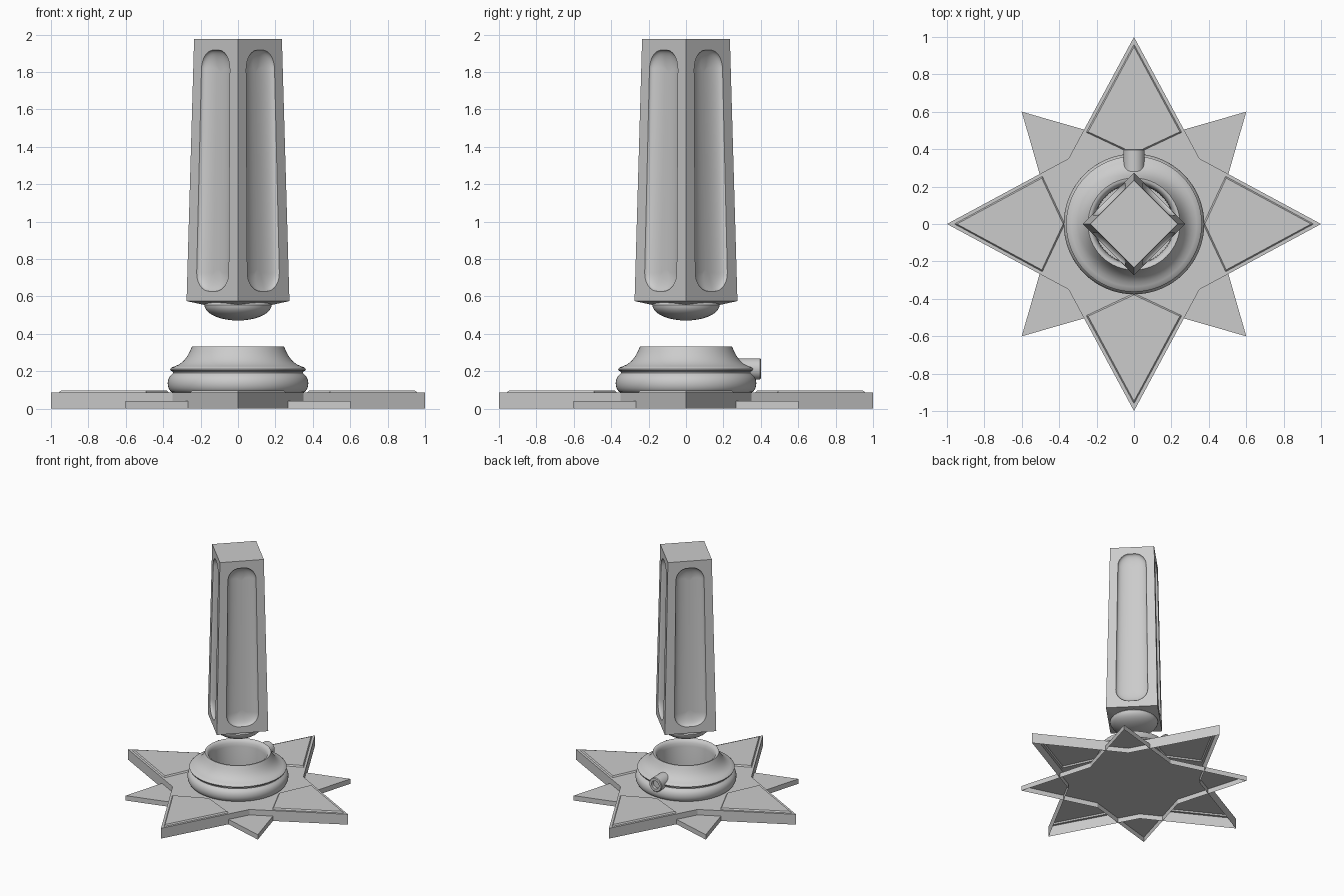
import bpy, bmesh
from math import sin, cos, pi, radians
from mathutils import Vector, Matrix

if "Cube" in bpy.data.objects:
    bpy.data.objects.remove(bpy.data.objects["Cube"])


def finish(bm, name, smooth=True):
    bmesh.ops.remove_doubles(bm, verts=bm.verts, dist=1e-5)
    bmesh.ops.recalc_face_normals(bm, faces=bm.faces)
    me = bpy.data.meshes.new(name)
    bm.to_mesh(me)
    bm.free()
    ob = bpy.data.objects.new(name, me)
    bpy.context.collection.objects.link(ob)
    if smooth:
        bpy.ops.object.select_all(action='DESELECT')
        ob.select_set(True)
        bpy.context.view_layer.objects.active = ob
        bpy.ops.object.shade_smooth_by_angle(angle=radians(35))
    return ob


def star_shell(name, tip, inner, start, height, kite=None, kite_top=None):
    """Four-point star, open underneath, optionally with a raised kite on each point."""
    bm = bmesh.new()
    for k in range(4):
        rot = Matrix.Rotation(start + k * pi / 2, 4, 'Z')

        def v(x, y, z):
            return bm.verts.new(rot @ Vector((x, y, z)))

        d = inner * cos(pi / 4)
        edge = [(d, d), (tip, 0), (d, -d)]
        a, t, b = [v(x, y, height) for x, y in edge]
        a0, t0, b0 = [v(x, y, 0) for x, y in edge]
        c = v(0, 0, height)
        bm.faces.new((a, t, t0, a0))
        bm.faces.new((t, b, b0, t0))
        if kite:
            lo = [v(x, y, height) for x, y in kite]
            hi = [v(x, y, height + 0.011) for x, y in kite_top]
            bm.faces.new((t, lo[0], lo[1], a))
            bm.faces.new((t, b, lo[3], lo[0]))
            bm.faces.new((c, a, lo[1], lo[2]))
            bm.faces.new((c, lo[2], lo[3], b))
            for i in range(4):
                j = (i + 1) % 4
                bm.faces.new((lo[i], lo[j], hi[j], hi[i]))
            bm.faces.new(hi)
        else:
            bm.faces.new((c, a, t, b))
    return finish(bm, name, False)


def lathe(name, profile, steps=64, matrix=None):
    bm = bmesh.new()
    rings = []
    for r, z in profile:
        if r == 0:
            rings.append([bm.verts.new((0, 0, z))] * steps)
        else:
            rings.append([bm.verts.new((r * cos(2 * pi * i / steps),
                                        r * sin(2 * pi * i / steps), z)) for i in range(steps)])
    for a, b in zip(rings, rings[1:]):
        for i in range(steps):
            j = (i + 1) % steps
            bm.faces.new(list(dict.fromkeys((a[i], a[j], b[j], b[i]))))
    if matrix:
        bm.transform(matrix)
    return finish(bm, name)


# Two nested four-point stars, hollow underneath
star_shell("base_star", 1.0, 0.495, 0, 0.085,
           [(0.96, 0), (0.49, 0.255), (0.37, 0), (0.49, -0.255)],
           [(0.947, 0), (0.493, 0.245), (0.379, 0), (0.493, -0.245)])
star_shell("lower_star", 0.849, 0.428, pi / 4, 0.04)

# Turned socket: rolled foot, concave flare, hollow middle
foot = [(0.338 + 0.038 * cos(a), 0.135 + 0.052 * sin(a))
        for a in [radians(-75 + 15 * i) for i in range(10)]]
flare = [(0.347, 0.19), (0.35, 0.198), (0.36, 0.204), (0.363, 0.212), (0.355, 0.22),
         (0.335, 0.227), (0.312, 0.238), (0.29, 0.256), (0.272, 0.279), (0.258, 0.304),
         (0.246, 0.332)]
hole = [(0.235, 0.331), (0.224, 0.322), (0.216, 0.305), (0.212, 0.28), (0.21, 0.085)]
lathe("socket", [(0.34, 0.085)] + foot + flare + hole)

# Hollow-ended pin at the back of the socket
lathe("side_pin", [(0.057, 0), (0.057, 0.135), (0.052, 0.14), (0.033, 0.14),
                   (0.033, 0.115), (0, 0.115)], 32,
      Matrix.Translation((0, 0.26, 0.212)) @ Matrix.Rotation(-pi / 2, 4, 'X'))

# Tapered square handle with a scooped panel on each side
Z0, Z1, H0, H1 = 0.575, 1.975, 0.1945, 0.166
ARC = 8


def half(z):
    return H0 + (H1 - H0) * (z - Z0) / (Z1 - Z0)


bm = bmesh.new()
for k in range(4):
    ang = pi / 4 + k * pi / 2
    n, t = Vector((cos(ang), sin(ang), 0)), Vector((-sin(ang), cos(ang), 0))

    def vert(u, z, d=0):
        return bm.verts.new(n * (half(z) - d) + t * u + Vector((0, 0, z)))

    corners = [vert(half(Z1), Z1), vert(-half(Z1), Z1), vert(-half(Z0), Z0), vert(half(Z0), Z0)]
    signs = [(1, 1), (-1, 1), (-1, -1), (1, -1)]
    rings = []
    for j in range(9):
        a = j / 8 * pi / 2
        inset, depth = 0.115 * (1 - cos(a)), 0.04 * sin(a)
        hw, hh = 0.123 - inset, 0.645 - inset
        r = max(0.1 - inset, 0.004)
        ring = []
        for q, (sx, sz) in enumerate(signs):
            for i in range(ARC + 1):
                b = q * pi / 2 + i / ARC * pi / 2
                z = 1.272 + sz * (hh - r) + r * sin(b)
                u = (sx * (hw - r) + r * cos(b)) * half(z) / H0
                ring.append(vert(u, z, depth))
        rings.append(ring)
    # flat border around the panel
    N, rim = len(rings[0]), rings[0]
    for q in range(4):
        s = q * (ARC + 1)
        for i in range(ARC):
            bm.faces.new((corners[q], rim[s + i], rim[s + i + 1]))
        bm.faces.new((corners[q], rim[s + ARC], rim[(s + ARC + 1) % N], corners[(q + 1) % 4]))
    # scooped walls and floor
    for a, b in zip(rings, rings[1:]):
        for i in range(N):
            bm.faces.new((a[i], a[(i + 1) % N], b[(i + 1) % N], b[i]))
    bm.faces.new(rings[-1])
    # sloped underside ring and top cap
    low = [bm.verts.new(n * 0.13 + t * u + Vector((0, 0, 0.555))) for u in (-0.13, 0.13)]
    bm.faces.new((corners[2], corners[3], low[1], low[0]))
    bm.faces.new((corners[0], corners[1], bm.verts.new((0, 0, Z1))))
finish(bm, "handle")

# Rounded knob under the handle
lathe("handle_knob", [(0.165, 0.57), (0.18, 0.555)] +
      [(0.18 * cos(a), 0.555 - 0.084 * sin(a)) for a in [radians(10 * i) for i in range(1, 9)]] +
      [(0, 0.471)])
